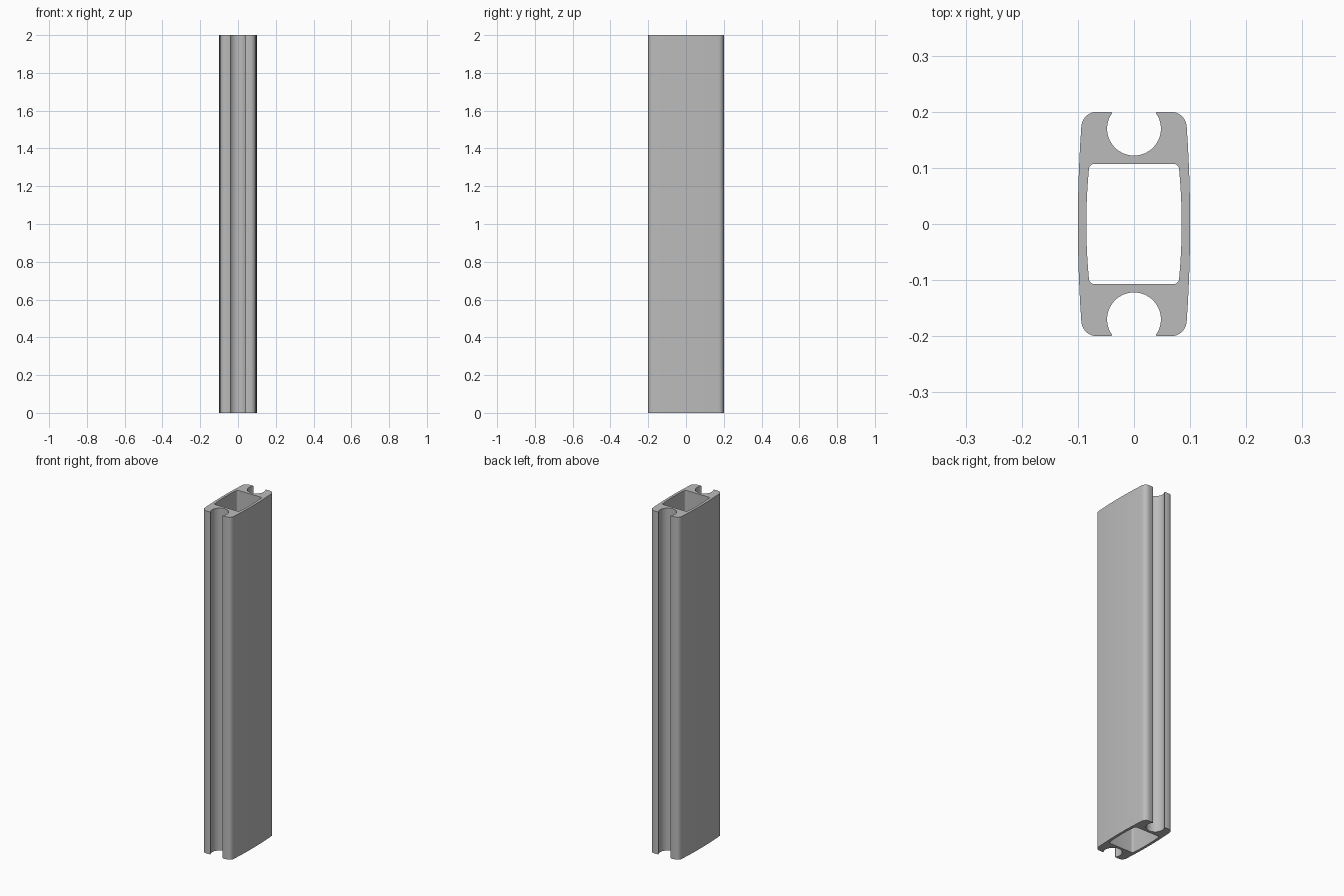
import bpy, bmesh, math

if "Cube" in bpy.data.objects:
    bpy.data.objects.remove(bpy.data.objects["Cube"])

LENGTH = 2.0


def arc(cx, cy, r, start, end, steps):
    """Points on a circular arc, angles in degrees."""
    angles = [math.radians(start + (end - start) * i / steps) for i in range(steps + 1)]
    return [(cx + r * math.cos(a), cy + r * math.sin(a)) for a in angles]


def bowed_side(x, y_end, bulge, steps=6):
    """Slightly convex side, from the middle out to y_end."""
    return [(x - bulge * (i / steps) ** 2, y_end * i / steps) for i in range(steps + 1)]


def mirror_quarter(quarter):
    """Closed loop from a quarter running from the x axis to the y axis."""
    half = quarter + [(-x, y) for x, y in reversed(quarter) if x > 1e-6]
    return half + [(-x, -y) for x, y in half[1:-1]]


# Outer quarter: bowed side, round corner, lip, round groove
outer = bowed_side(0.1, 0.172, 0.006)
outer += arc(0.066, 0.172, 0.028, 0, 90, 8)[1:]
outer += [(0.042, 0.2), (0.0395, 0.199), (0.039, 0.197)]
outer += arc(0, 0.17, 0.048, 28, -90, 18)[:-1] + [(0, 0.122)]

# Inner quarter: bowed side, small round corner, flat end wall
inner = bowed_side(0.085, 0.096, 0.0045)
inner += arc(0.0705, 0.097, 0.01, 0, 90, 5)[1:] + [(0, 0.107)]

# Hollow bar: fill the section between both loops, then extrude it
bm = bmesh.new()
edges = []
for loop in (mirror_quarter(outer), mirror_quarter(inner)):
    verts = [bm.verts.new((x, y, 0)) for x, y in loop]
    edges += [bm.edges.new((v, verts[i - 1])) for i, v in enumerate(verts)]
bmesh.ops.triangle_fill(bm, edges=edges, use_beauty=True, normal=(0, 0, 1))
section = bmesh.ops.extrude_face_region(bm, geom=bm.faces[:], use_keep_orig=True)
top = [g for g in section["geom"] if isinstance(g, bmesh.types.BMVert)]
bmesh.ops.translate(bm, verts=top, vec=(0, 0, LENGTH))
bmesh.ops.recalc_face_normals(bm, faces=bm.faces[:])

mesh = bpy.data.meshes.new("extruded_bar")
bm.to_mesh(mesh)
bm.free()
bar = bpy.data.objects.new("extruded_bar", mesh)
bpy.context.collection.objects.link(bar)

# Plain grey metal
grey = bpy.data.materials.new("grey_metal")
grey.diffuse_color = (0.5, 0.5, 0.5, 1)
grey.use_nodes = True
grey.node_tree.nodes["Principled BSDF"].inputs["Base Color"].default_value = grey.diffuse_color
mesh.materials.append(grey)

bpy.context.view_layer.objects.active = bar
bar.select_set(True)
bpy.ops.object.shade_smooth_by_angle(angle=math.radians(30))
